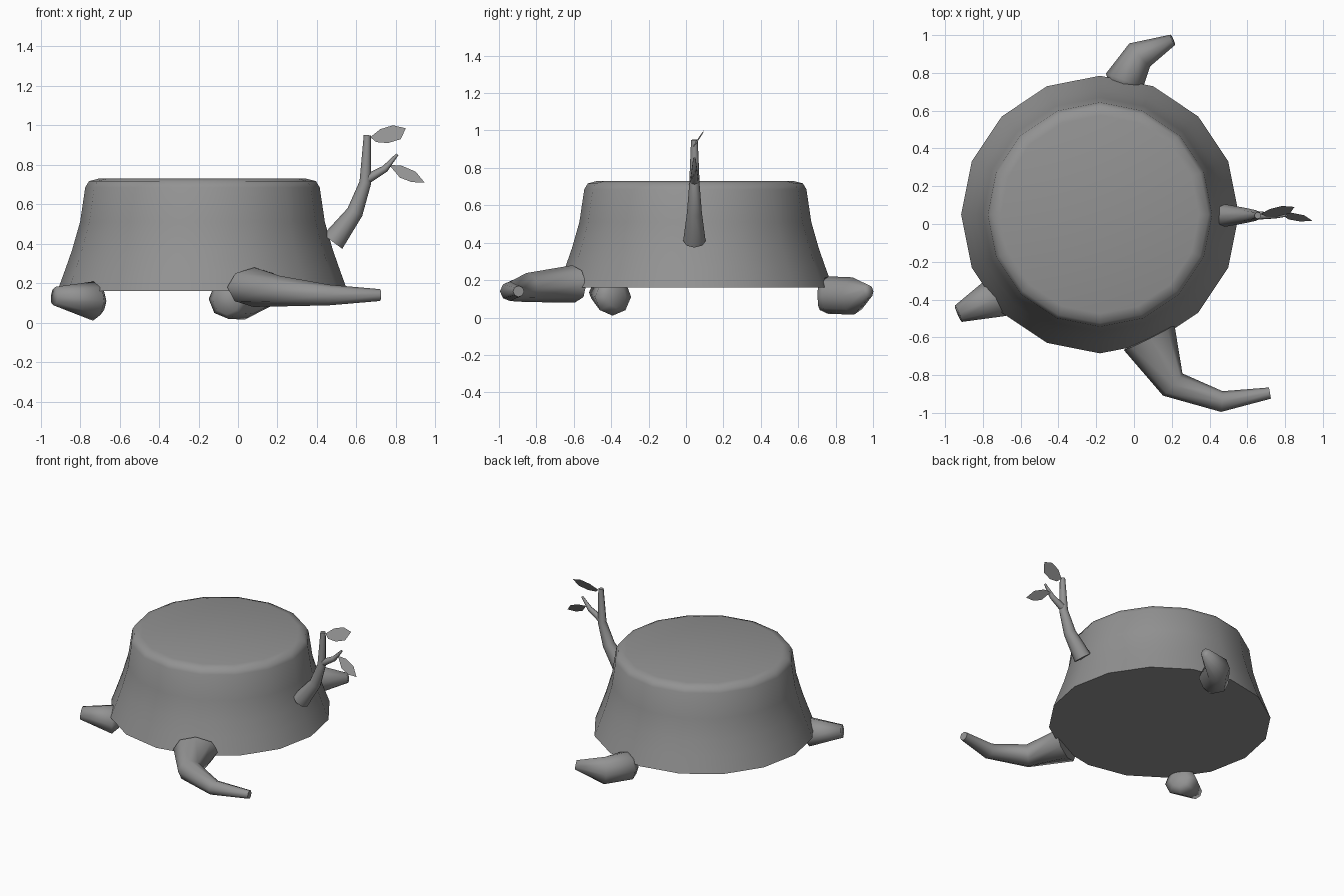
import bpy, bmesh, math
from mathutils import Vector

if "Cube" in bpy.data.objects:
    bpy.data.objects.remove(bpy.data.objects["Cube"])

grey = bpy.data.materials.new("dark_grey")
grey.diffuse_color = (.29, .29, .29, 1)
grey.use_nodes = True
grey.node_tree.nodes["Principled BSDF"].inputs["Base Color"].default_value = grey.diffuse_color


def finish(name, bm, angle=80):
    bmesh.ops.recalc_face_normals(bm, faces=bm.faces)
    mesh = bpy.data.meshes.new(name)
    bm.to_mesh(mesh)
    bm.free()
    mesh.materials.append(grey)
    ob = bpy.data.objects.new(name, mesh)
    bpy.context.collection.objects.link(ob)
    bpy.ops.object.select_all(action='DESELECT')
    ob.select_set(True)
    bpy.context.view_layer.objects.active = ob
    bpy.ops.object.shade_smooth_by_angle(angle=math.radians(angle))
    return ob


def bridge(bm, rings):
    n = len(rings[0])
    for a, b in zip(rings, rings[1:]):
        for i in range(n):
            j = (i + 1) % n
            bm.faces.new((a[i], a[j], b[j], b[i]))
    bm.faces.new(rings[0])
    bm.faces.new(rings[-1])


def tube(name, points, sides=8, side_hint=(0, 0, 1)):
    """Tapered tube; each point is x, y, z, sideways radius, upright radius."""
    bm = bmesh.new()
    pos = [Vector(p[:3]) for p in points]
    rings = []
    for k, p in enumerate(points):
        d = Vector()
        if k:
            d += (pos[k] - pos[k - 1]).normalized()
        if k < len(pos) - 1:
            d += (pos[k + 1] - pos[k]).normalized()
        u = d.cross(Vector(side_hint)).normalized()
        v = u.cross(d).normalized()
        angles = [math.tau * i / sides for i in range(sides)]
        rings.append([bm.verts.new(pos[k] + u * p[3] * math.cos(a) + v * p[4] * math.sin(a))
                      for a in angles])
    bridge(bm, rings)
    return finish(name, bm)


def leaf(name, outline, y0, z0, slope, twist):
    """Flat leaf drawn in the front view, tilted backwards and slightly turned."""
    bm = bmesh.new()
    x0 = sum(x for x, z in outline) / len(outline)
    bm.faces.new([bm.verts.new((x, y0 + (z - z0) * slope + (x - x0) * twist, z))
                  for x, z in outline])
    return finish(name, bm)


# Stump body: 16-sided flared profile with a bevelled rim
bm = bmesh.new()
profile = [(.735, .16), (.695, .27), (.66, .37), (.62, .51), (.594, .685), (.575, .717), (.525, .73)]
bridge(bm, [[bm.verts.new((-.18 + r * math.cos(math.tau * i / 16),
                           .05 + r * math.sin(math.tau * i / 16), z)) for i in range(16)]
            for r, z in profile])
finish("stump", bm)

# Roots, with rounded inner ends on the short ones
tube("front_root", [(.08, -.60, .18, .15, .10), (.205, -.85, .16, .078, .078),
                    (.465, -.94, .14, .055, .052), (.72, -.895, .14, .03, .03)])
tube("left_root", [(-.70, -.37, .11, .06, .06), (-.73, -.39, .11, .11, .10),
                   (-.93, -.475, .135, .047, .047)])
tube("back_root", [(-.058, .715, .12, .07, .08), (-.05, .76, .12, .105, .10),
                   (.03, .895, .115, .082, .10), (.205, .975, .14, .03, .035)])

# Sprouting branch and twig
tube("branch", [(.48, .045, .41, .06, .06), (.592, .045, .56, .042, .04),
                (.645, .045, .71, .03, .028), (.655, .045, .95, .018, .018)], side_hint=(0, 1, 0))
tube("twig", [(.65, .045, .725, .025, .025), (.745, .045, .78, .018, .018),
              (.807, .045, .853, .007, .007)], sides=6, side_hint=(0, 1, 0))

# Leaves
leaf("upper_leaf", [(.67, .94), (.72, .98), (.785, 1.0), (.85, .985), (.825, .93), (.76, .91),
                    (.70, .915)], .04, .91, .6, .06)
leaf("lower_leaf", [(.765, .80), (.83, .795), (.90, .765), (.945, .71), (.88, .712), (.82, .735)],
     .005, .70, .6, .06)
